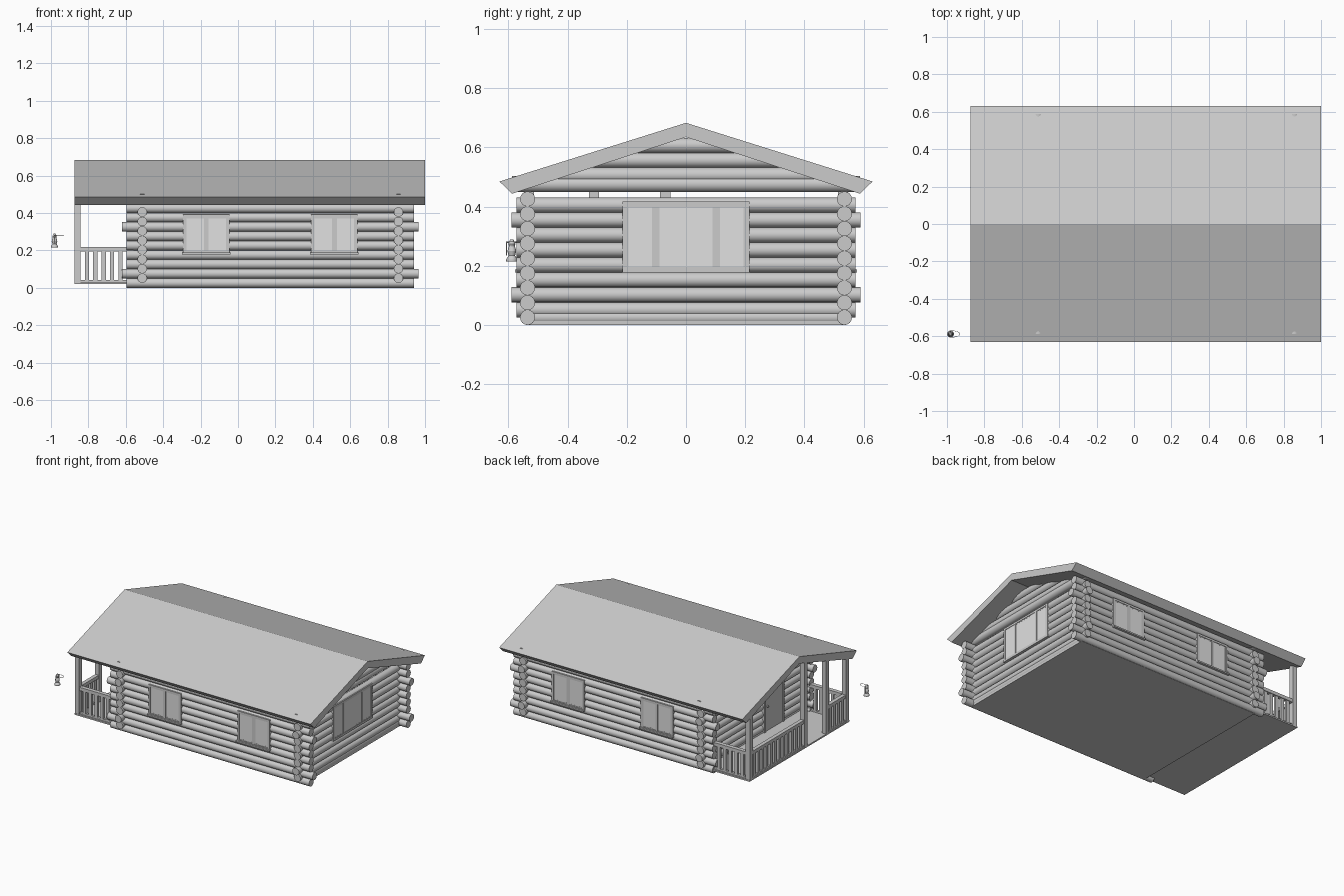
import bpy, bmesh, math
from mathutils import Matrix, Vector

cube = bpy.data.objects.get("Cube")
if cube:
    bpy.data.objects.remove(cube)


def material(name, value):
    m = bpy.data.materials.new(name)
    m.use_nodes = True
    m.diffuse_color = (value, value, value, 1)
    m.node_tree.nodes["Principled BSDF"].inputs["Base Color"].default_value = (value, value, value, 1)
    return m


WOOD = material("plain grey", 0.6)
GLASS = material("pale grey glass", 0.75)


class Part:
    """Collects boxes and rods into one named object."""

    def __init__(self, name, mat=WOOD):
        self.name, self.mat, self.bm = name, mat, bmesh.new()

    def box(self, x, y, z):
        size = [b - a for a, b in (x, y, z)]
        mid = [(a + b) / 2 for a, b in (x, y, z)]
        bmesh.ops.create_cube(self.bm, size=1, matrix=Matrix.Translation(mid) @ Matrix.Diagonal((*size, 1)))

    def rod(self, a, b, r, r2=None, sides=16):
        a, b = Vector(a), Vector(b)
        turn = (b - a).to_track_quat('Z', 'Y').to_matrix().to_4x4()
        bmesh.ops.create_cone(self.bm, cap_ends=True, segments=sides, radius1=r,
                              radius2=r if r2 is None else r2, depth=(b - a).length,
                              matrix=Matrix.Translation((a + b) / 2) @ turn)

    def done(self, smooth=False, place=None):
        if place:
            bmesh.ops.transform(self.bm, matrix=place, verts=self.bm.verts)
        bmesh.ops.recalc_face_normals(self.bm, faces=self.bm.faces)
        mesh = bpy.data.meshes.new(self.name)
        self.bm.to_mesh(mesh)
        self.bm.free()
        mesh.materials.append(self.mat)
        ob = bpy.data.objects.new(self.name, mesh)
        bpy.context.collection.objects.link(ob)
        if smooth:
            bpy.ops.object.select_all(action='DESELECT')
            ob.select_set(True)
            bpy.context.view_layer.objects.active = ob
            bpy.ops.object.shade_smooth_by_angle(angle=math.radians(40))
        return ob


R = 0.0255
WALL_X = (-0.512, 0.858)
WALL_Y = 0.535

# Long log walls, with two longer logs in each
for name, y in (("front_wall_logs", -WALL_Y), ("back_wall_logs", WALL_Y)):
    p = Part(name)
    for k in range(9):
        extra = 0.025 if k in (1, 6) else 0
        z = 0.026 + 0.05 * k
        p.rod((-0.595 - extra, y, z), (0.94 + extra, y, z), R)
    p.done(True)

# End log walls, stepping in under the gable
for name, x in (("porch_wall_logs", WALL_X[0]), ("end_wall_logs", WALL_X[1])):
    p = Part(name)
    p.rod((x, -WALL_Y, 0.026), (x, WALL_Y, 0.026), R)
    for k in range(8):
        half = 0.59 if k in (1, 6) else 0.573
        z = 0.052 + 0.0505 * k
        p.rod((x, -half, z), (x, half, z), R)
    p.rod((x, -0.587, 0.476), (x, 0.587, 0.476), 0.027)
    for z in (0.507, 0.557, 0.607):
        half = (0.633 - z + R) / 0.32
        p.rod((x, -half, z), (x, half, z), R)
    p.done(True)

# Roof, extruded from its gable profile
p = Part("roof")
profile = [(0, 0.683), (0.63, 0.485), (0.587, 0.444), (0, 0.635), (-0.587, 0.444), (-0.63, 0.485)]
face = p.bm.faces.new([p.bm.verts.new((-0.875, y, z)) for y, z in profile])
out = bmesh.ops.extrude_face_region(p.bm, geom=[face])
bmesh.ops.translate(p.bm, vec=(1.875, 0, 0), verts=[v for v in out["geom"] if isinstance(v, bmesh.types.BMVert)])
p.done()

# Floors
p = Part("house_floor")
p.box((-0.535, 0.88), (-0.54, 0.54), (0, 0.02))
p.done()
p = Part("porch_floor")
p.box((-0.875, -0.52), (-0.55, 0.55), (0.02, 0.03))
p.done()


def window(name, width, z0, z1, splits, place, sill=True):
    """Framed window facing -y at the local origin; splits are the mullion centres."""
    h = width / 2
    b = 0.014
    f = Part(name + "_frame")
    for s in (-1, 1):
        f.box(sorted((s * h, s * (h - b))), (-0.03, 0.02), (z0, z1))
    for z in (z0, z1 - b):
        f.box((-h, h), (-0.03, 0.02), (z, z + b))
    for x in splits:
        f.box((x - b / 2, x + b / 2), (-0.03, 0.02), (z0, z1))
    # Slim sashes inside each opening
    edges = [-h + b / 2, *splits, h - b / 2]
    for l, r in zip(edges, edges[1:]):
        l, r = l + b / 2, r - b / 2
        for x in (l, r - 0.006):
            f.box((x, x + 0.006), (-0.027, 0.02), (z0 + b, z1 - b))
        for z in (z0 + b, z1 - b - 0.006):
            f.box((l, r), (-0.027, 0.02), (z, z + 0.006))
    if sill:
        f.box((-h - 0.004, h + 0.004), (-0.042, 0), (z0 - 0.002, z0 + 0.008))
    f.done(place=place)
    g = Part(name + "_glass", GLASS)
    g.box((-h + b, h - b), (-0.0265, -0.018), (z0 + b, z1 - b))
    g.done(place=place)


# Two windows on each long side, one triple window on the end
for side, angle in (("front", 0), ("back", math.pi)):
    for label, x in (("porch", -0.17), ("far", 0.515)):
        y = -WALL_Y if angle == 0 else WALL_Y
        window(f"{side}_{label}_window", 0.25, 0.18, 0.392, [0],
               Matrix.Translation((x, y, 0)) @ Matrix.Rotation(angle, 4, 'Z'))
window("end_window", 0.428, 0.177, 0.418, [-0.102, 0.102],
       Matrix.Translation((WALL_X[1], 0, 0)) @ Matrix.Rotation(math.pi / 2, 4, 'Z'), False)

# Porch door with frame and knob
p = Part("porch_door")
p.box((-0.54, -0.5), (-0.29, -0.1), (0.03, 0.4))
for y in (-0.305, -0.1):
    p.box((-0.546, -0.5), (y, y + 0.015), (0.03, 0.415))
p.box((-0.546, -0.5), (-0.305, -0.085), (0.4, 0.415))
p.rod((-0.55, -0.125, 0.2), (-0.54, -0.125, 0.2), 0.007, sides=10)
p.done()

# Porch posts, running up into the roof
POSTS = (0.53, -0.07, -0.31, -0.53)
p = Part("porch_posts")
for y in POSTS:
    p.box((-0.875, -0.842), (y - 0.017, y + 0.017), (0.025, 0.65 - 0.32 * abs(y)))
p.done()

# Porch railings: top rail, bottom rail and balusters
p = Part("porch_railings")
for a, b in ((-0.07, 0.53), (-0.53, -0.31)):
    p.box((-0.872, -0.845), (a, b), (0.195, 0.218))
    p.box((-0.868, -0.85), (a, b), (0.03, 0.042))
    n = round((b - a) / 0.045)
    for k in range(1, n):
        y = a + (b - a) * k / n
        p.box((-0.868, -0.85), (y - 0.011, y + 0.011), (0.03, 0.2))
for y in (-0.53, 0.53):
    p.box((-0.86, -0.56), (y - 0.014, y + 0.014), (0.195, 0.218))
    p.box((-0.86, -0.56), (y - 0.009, y + 0.009), (0.03, 0.042))
    for k in range(6):
        x = -0.808 + 0.045 * k
        p.box((x - 0.011, x + 0.011), (y - 0.009, y + 0.009), (0.03, 0.2))
p.done()

# Small hanging lantern beside the porch corner
LX, LY = -0.981, -0.588
p = Part("lantern")
rings = [(0.019, 0.215), (0.019, 0.222), (0.011, 0.235), (0.015, 0.25), (0.01, 0.268), (0.012, 0.274), (0.005, 0.29)]
for (r1, z1), (r2, z2) in zip(rings, rings[1:]):
    p.rod((LX, LY, z1), (LX, LY, z2), r1, r2, 12)
for s in (-1, 1):
    p.rod((LX, LY + s * 0.018, 0.235), (LX, LY + s * 0.018, 0.28), 0.002, sides=6)
p.rod((LX, LY - 0.018, 0.28), (LX, LY + 0.018, 0.28), 0.002, sides=6)
arc = [Vector((LX + 0.05 * math.sin(t * math.pi / 8), LY - 0.018 * math.cos(t * math.pi / 8), 0.282)) for t in range(9)]
for a, b in zip(arc, arc[1:]):
    p.rod(a, b, 0.0012, sides=6)
p.done(True)
